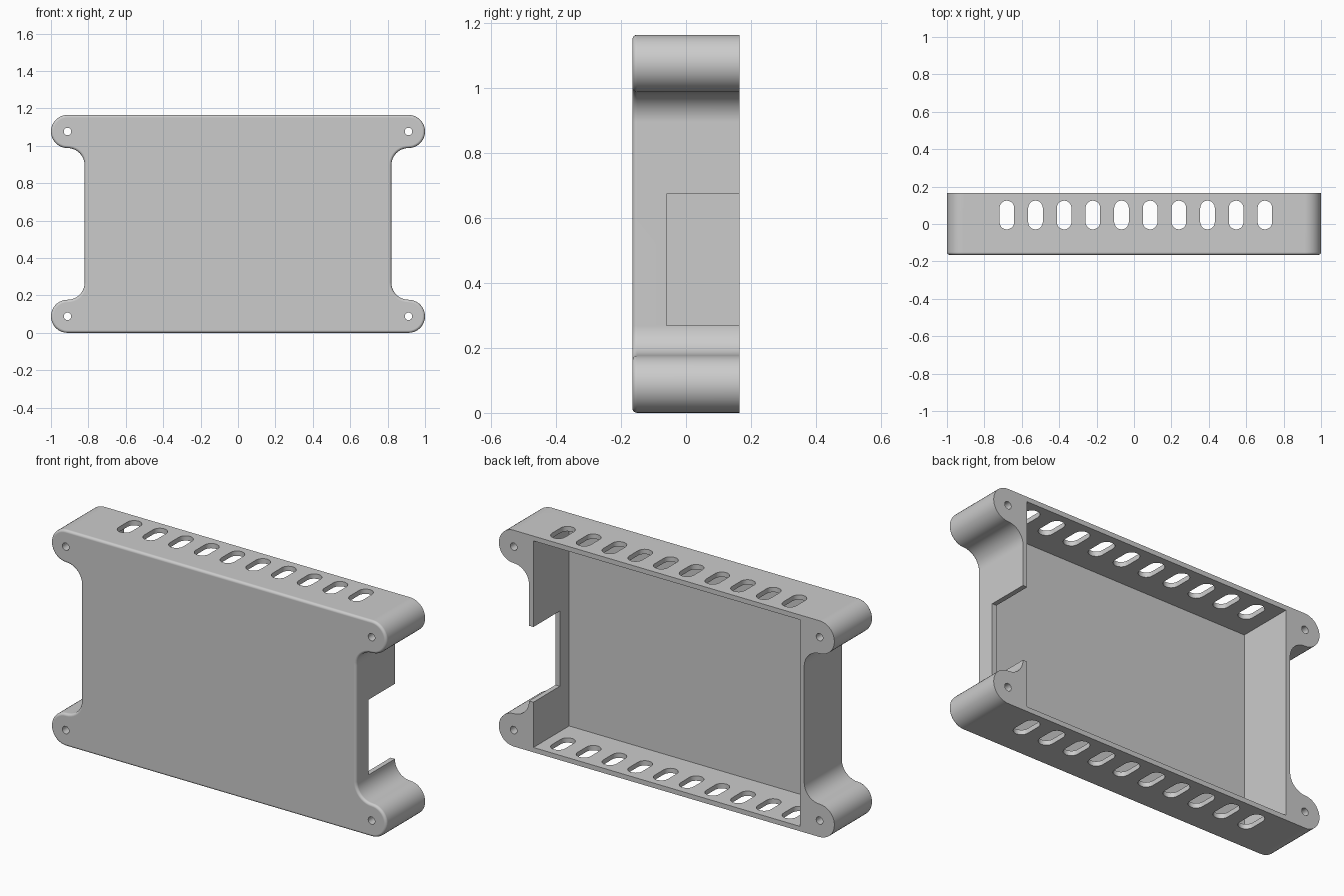
import bpy, bmesh
from math import cos, sin, radians

if "Cube" in bpy.data.objects:
    bpy.data.objects.remove(bpy.data.objects["Cube"])

HEIGHT, HALF_DEPTH = 1.165, 0.165
SIDE_X, WALL = 0.82, 0.026           # outer side wall, wall thickness
LOBE = 0.0885                        # corner lobe radius
LOBE_X = 1 - LOBE
NECK = LOBE_X - SIDE_X               # concave fillet radius

grey = bpy.data.materials.new("light grey plastic")
grey.use_nodes = True
colour = (0.6, 0.6, 0.6, 1)
grey.diffuse_color = colour
grey.node_tree.nodes["Principled BSDF"].inputs["Base Color"].default_value = colour


def arc(cx, cy, r, start, end, steps):
    angles = [radians(start + (end - start) * i / steps) for i in range(steps + 1)]
    return [(cx + r * cos(a), cy + r * sin(a)) for a in angles]


def prism(name, outline, lo, hi, along, front_round=0):
    """Extrude a 2D outline along y (outline in x, z) or z (outline in x, y)."""
    def place(p, t):
        return (p[0], t, p[1]) if along == "y" else (p[0], p[1], t)
    bm = bmesh.new()
    a = [bm.verts.new(place(p, lo)) for p in outline]
    b = [bm.verts.new(place(p, hi)) for p in outline]
    cap = bm.faces.new(a)
    bm.faces.new(b[::-1])
    n = len(outline)
    for i in range(n):
        j = (i + 1) % n
        bm.faces.new((a[j], a[i], b[i], b[j]))
    bmesh.ops.recalc_face_normals(bm, faces=bm.faces)
    if front_round:
        bmesh.ops.bevel(bm, geom=list(cap.edges), offset=front_round,
                        segments=4, profile=0.5, affect="EDGES")
    mesh = bpy.data.meshes.new(name)
    bm.to_mesh(mesh)
    bm.free()
    mesh.materials.append(grey)
    obj = bpy.data.objects.new(name, mesh)
    bpy.context.collection.objects.link(obj)
    return obj


def rect(x0, x1, z0, z1):
    return [(x0, z0), (x1, z0), (x1, z1), (x0, z1)]


# Outline: lower right lobe and neck, mirrored up and then across
lower = arc(LOBE_X, LOBE, LOBE, -90, 90, 18)
lower += arc(LOBE_X, 2 * LOBE + NECK, NECK, 270, 180, 10)[1:]
right = lower + [(x, HEIGHT - z) for x, z in reversed(lower)]
outline = right + [(-x, z) for x, z in reversed(right)]
case = prism("enclosure_shell", outline, -HALF_DEPTH, HALF_DEPTH, "y", 0.014)

# Open-backed cavity and the port notch in the left wall
inner = SIDE_X - WALL
cutters = [
    prism("cavity_cutter", rect(-inner, inner, WALL, HEIGHT - WALL),
          -HALF_DEPTH + WALL, 0.3, "y"),
    prism("port_notch_cutter", rect(0.7, 0.95, 0.27, 0.675), -0.06, 0.3, "y"),
]

# Screw holes through the lobes
for x in (-LOBE_X, LOBE_X):
    for z in (LOBE, HEIGHT - LOBE):
        cutters.append(prism("screw_hole_cutter", arc(x, z, 0.02, 0, 345, 23),
                             -0.3, 0.3, "y"))

# Vent slots through the top and bottom walls
for i in range(10):
    x = -0.68 + i * 0.1533
    slot = arc(x, 0.086, 0.039, 0, 180, 10) + arc(x, 0.01, 0.039, 180, 360, 10)
    cutters.append(prism("vent_slot_cutter", slot, -0.2, HEIGHT + 0.2, "z"))

bpy.context.view_layer.objects.active = case
for cutter in cutters:
    cutter.hide_render = True
    cut = case.modifiers.new("cut", "BOOLEAN")
    cut.operation, cut.solver, cut.object = "DIFFERENCE", "EXACT", cutter
    bpy.ops.object.modifier_apply(modifier=cut.name)
    bpy.data.objects.remove(cutter)

# Smooth rounded parts, keep the walls flat and the edges sharp
bpy.ops.object.select_all(action="DESELECT")
case.select_set(True)
bpy.ops.object.shade_smooth_by_angle(angle=radians(30))
normals = case.modifiers.new("flat walls", "WEIGHTED_NORMAL")
normals.keep_sharp = True
